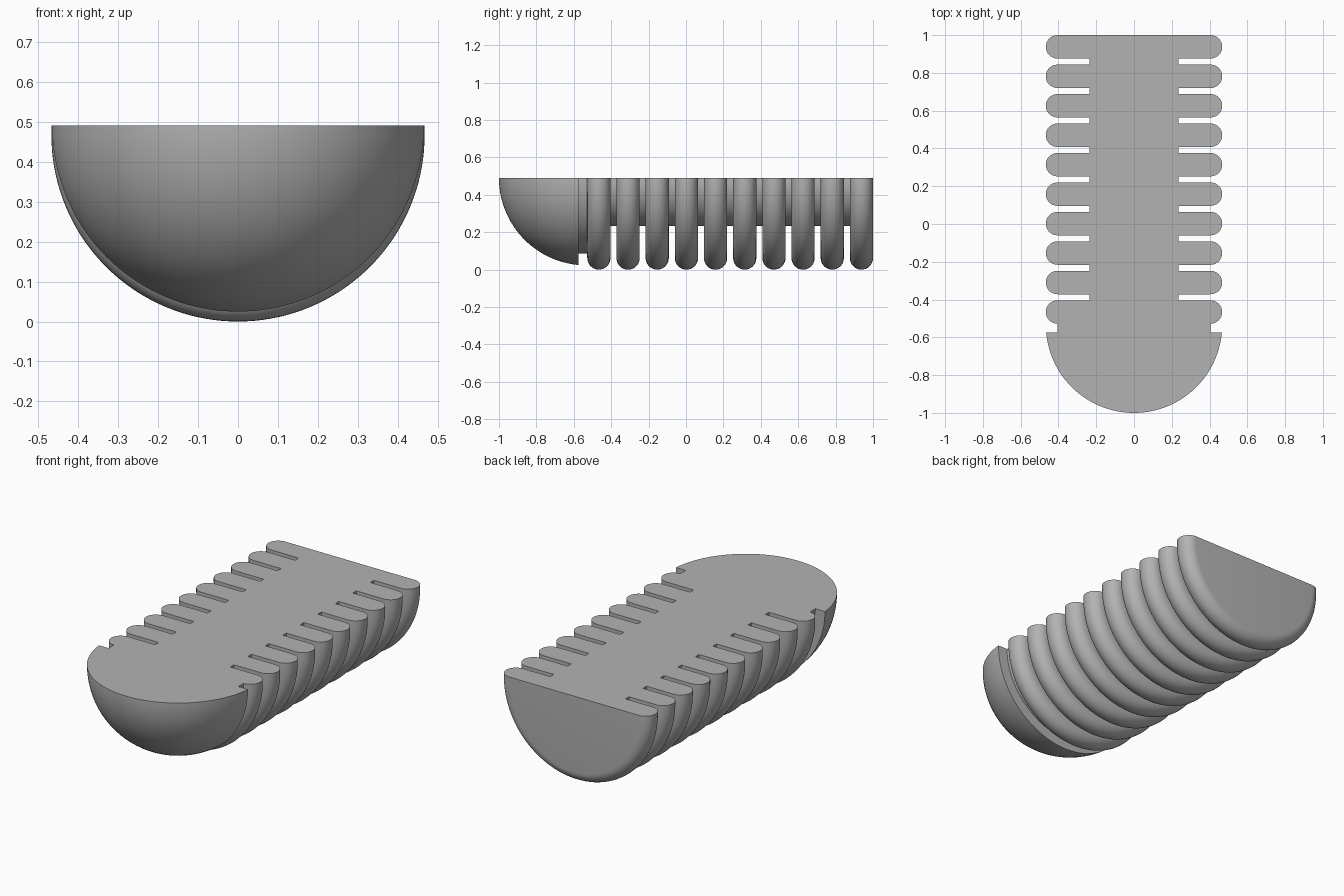
import bpy, bmesh
from math import pi, sin, cos, sqrt, radians

if "Cube" in bpy.data.objects:
    bpy.data.objects.remove(bpy.data.objects["Cube"], do_unlink=True)

TOP = 0.49          # height of the flat upper face
RADIUS = 0.467      # radius of dome and ribs
RIB_Z = 0.467       # axis height of the ribs and core
CORE, NECK = 0.235, 0.405
RIBS, PITCH, THICK = 10, 0.156, 0.124
DOME_END, DOME_Y = -0.575, -1 + RADIUS
ARC = 72


def section(bm, y, r, zc):
    """Half-round cross-section open at the top: straight flanks, round belly."""
    pts = [(-r, TOP)]
    pts += [(r * cos(pi + pi * i / ARC), zc + r * sin(pi + pi * i / ARC)) for i in range(ARC + 1)]
    pts += [(r, TOP)]
    return [bm.verts.new((x, y, z)) for x, z in pts]


# Dome: quarter-round nose, centred on the flat face
steps = 28
stations = []
for i in range(steps + 1):
    y = -1 + (DOME_END + 1) * (i / steps) ** 2
    stations.append((y, sqrt(max(0, RADIUS ** 2 - (y - DOME_Y) ** 2)), TOP))

# Neck between the dome and the first rib
first = 1 - THICK - (RIBS - 1) * PITCH
stations += [(DOME_END, NECK, TOP), (first, NECK, TOP)]

# Ribs with full-round rims, joined by the thin core
half = THICK / 2
for n in range(RIBS):
    start = first + n * PITCH
    if n:
        stations.append((start, CORE, RIB_Z))
    for k in range(17):
        a = pi * k / 16
        stations.append((start + half - half * cos(a), RADIUS - half + half * sin(a), RIB_Z))
    if n < RIBS - 1:
        stations.append((start + THICK, CORE, RIB_Z))

# Loft the sections, then close the back and the flat top
bm = bmesh.new()
rings = [section(bm, *s) for s in stations]
for a, b in zip(rings, rings[1:]):
    for i in range(len(a) - 1):
        bm.faces.new((a[i], a[i + 1], b[i + 1], b[i]))
bm.faces.new(rings[-1])
bmesh.ops.remove_doubles(bm, verts=bm.verts, dist=1e-5)
bmesh.ops.dissolve_degenerate(bm, edges=bm.edges, dist=1e-6)
rim = [e for e in bm.edges if e.is_boundary]
bmesh.ops.holes_fill(bm, edges=rim, sides=0)
bmesh.ops.recalc_face_normals(bm, faces=bm.faces)

mesh = bpy.data.meshes.new("ribbed_body")
bm.to_mesh(mesh)
bm.free()
body = bpy.data.objects.new("ribbed_body", mesh)
bpy.context.collection.objects.link(body)

# Plain grey
grey = bpy.data.materials.new("plain_grey")
grey.use_nodes = True
colour = (0.45, 0.45, 0.45, 1)
grey.diffuse_color = colour
grey.node_tree.nodes["Principled BSDF"].inputs["Base Color"].default_value = colour
mesh.materials.append(grey)

bpy.context.view_layer.objects.active = body
body.select_set(True)
bpy.ops.object.shade_smooth_by_angle(angle=radians(30))
